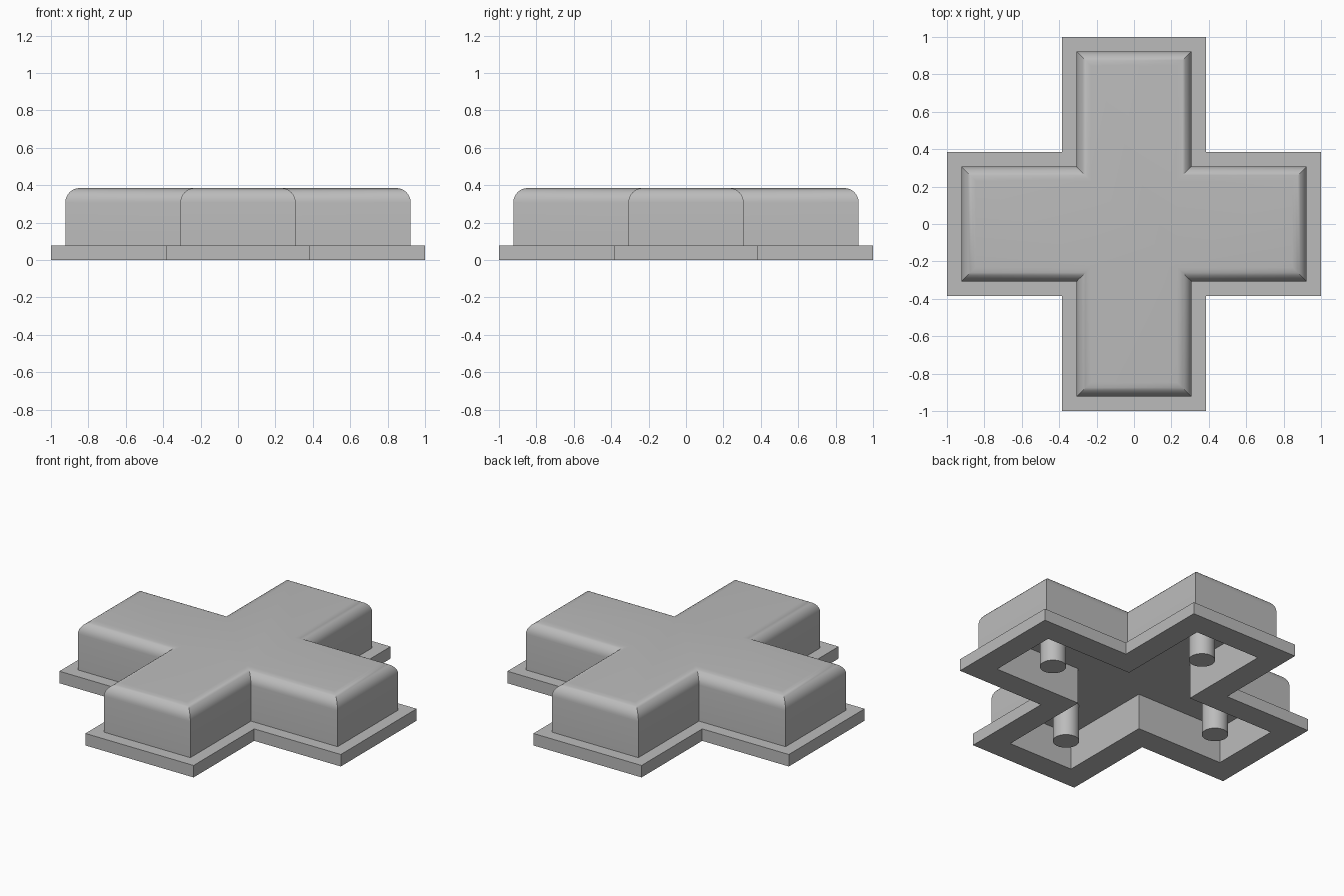
import bpy, bmesh, math

if "Cube" in bpy.data.objects:
    bpy.data.objects.remove(bpy.data.objects["Cube"], do_unlink=True)

U = 1 / 13            # design unit: wall and flange thickness
CEILING = 3 * U       # height of the hollow underside
STEPS = 8             # segments of the rounded top edge

grey = bpy.data.materials.new("plain grey")
grey.use_nodes = True
COLOUR = (0.5, 0.5, 0.5, 1)
grey.diffuse_color = COLOUR
grey.node_tree.nodes["Principled BSDF"].inputs["Base Color"].default_value = COLOUR


def cross_outline(inset):
    """Plus-shaped outline, moved inwards by inset."""
    w, l = 5 * U - inset, 13 * U - inset
    arm = [(l, -w), (l, w), (w, w)]
    points = []
    for _ in range(4):
        points += arm
        arm = [(-y, x) for x, y in arm]
    return points


def finish(obj):
    obj.data.materials.append(grey)
    bpy.ops.object.select_all(action="DESELECT")
    obj.select_set(True)
    bpy.context.view_layer.objects.active = obj
    bpy.ops.object.shade_smooth_by_angle(angle=math.radians(30))


# Shell: one profile of (inset, height), from the inner ceiling out, round and up
profile = [(2 * U, CEILING), (2 * U, 0), (0, 0), (0, U), (U, U)]
for i in range(STEPS + 1):
    a = math.pi / 2 * i / STEPS
    profile.append((2 * U - U * math.cos(a), 4 * U + U * math.sin(a)))

bm = bmesh.new()
rings = [[bm.verts.new((x, y, z)) for x, y in cross_outline(d)] for d, z in profile]
for low, high in zip(rings, rings[1:]):
    for i in range(len(low)):
        j = (i + 1) % len(low)
        bm.faces.new((low[i], low[j], high[j], high[i]))
bm.faces.new(rings[0])
bm.faces.new(rings[-1])
bmesh.ops.recalc_face_normals(bm, faces=bm.faces)
mesh = bpy.data.meshes.new("cross_button_shell")
bm.to_mesh(mesh)
bm.free()
shell = bpy.data.objects.new("cross_button_shell", mesh)
bpy.context.collection.objects.link(shell)
finish(shell)

# Contact pegs: one hanging from the ceiling of each arm
for name, x, y in (("left", 1, 0), ("right", -1, 0), ("back", 0, 1), ("front", 0, -1)):
    bpy.ops.mesh.primitive_cylinder_add(vertices=32, radius=U, depth=CEILING,
                                        location=(8 * U * x, 8 * U * y, CEILING / 2))
    peg = bpy.context.object
    peg.name = name + "_peg"
    finish(peg)
